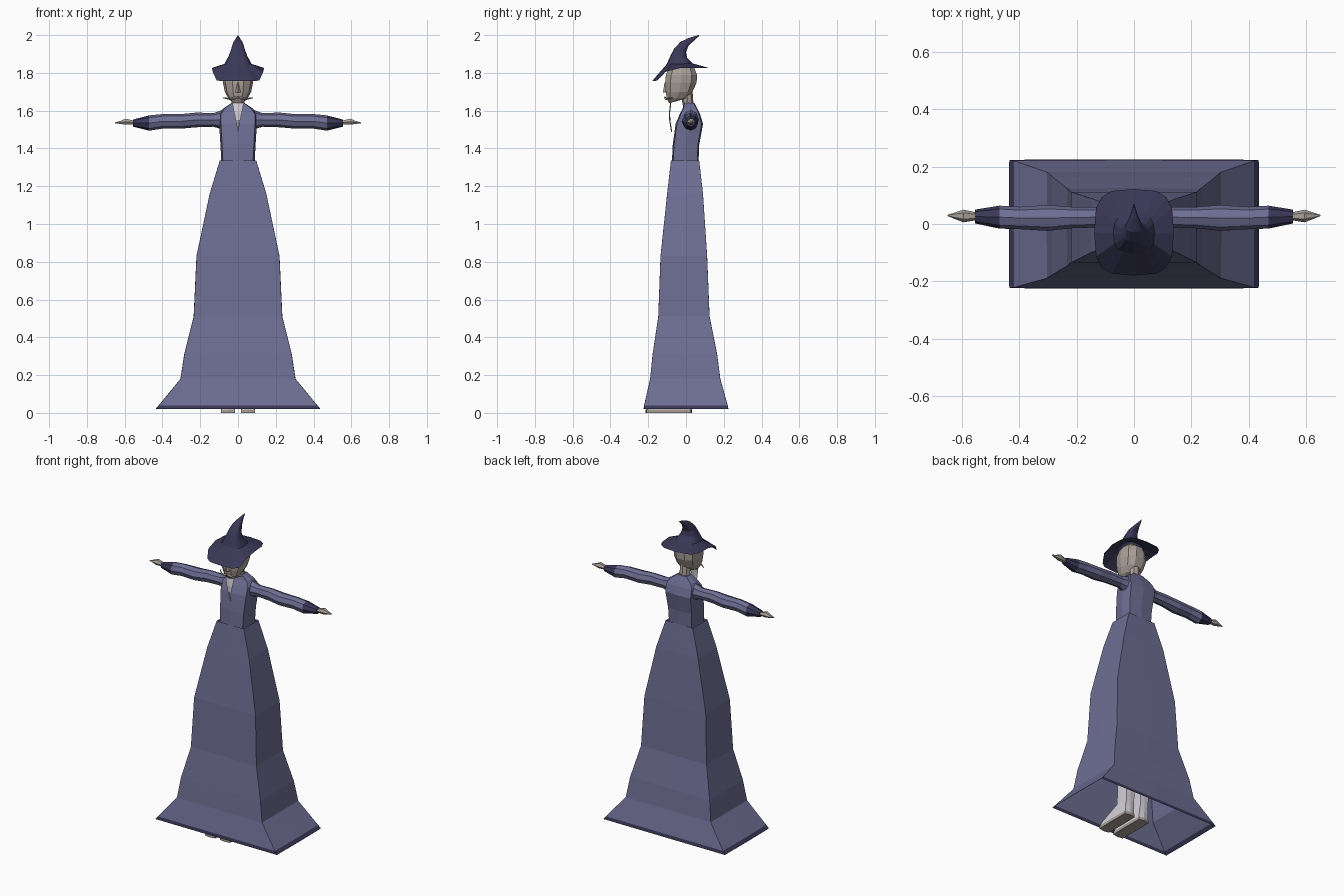
import bpy, bmesh, math


def material(name, rgb):
    m = bpy.data.materials.new(name)
    m.diffuse_color = (*rgb, 1)
    return m


ROBE = material("robe_blue", (0.155, 0.155, 0.295))
DARK = material("dark_navy", (0.042, 0.039, 0.095))
SKIN = material("skin", (0.40, 0.345, 0.31))
PALE = material("pale_grey", (0.66, 0.64, 0.69))


def ring(n, half, y0, y1, z0, z1=None, e=1.0):
    """Cross-section: e=0 is a rectangle, e=1 an ellipse; z0 at front, z1 at back."""
    z1 = z0 if z1 is None else z1
    pts = []
    for i in range(n):
        a = 2 * math.pi * i / n
        v = []
        for t in (math.cos(a), math.sin(a)):
            v.append(0 if abs(t) < 1e-6 else math.copysign(abs(t) ** e, t))
        f = (v[1] + 1) / 2
        pts.append((half * v[0], y0 + (y1 - y0) * f, z0 + (z1 - z0) * f))
    return pts


def loft(name, rings, mats, caps=(True, True), rule=None, mirror=False):
    bm = bmesh.new()
    loops = [[bm.verts.new(p) for p in r] for r in rings]
    n = len(loops[0])
    for a, b in zip(loops, loops[1:]):
        for i in range(n):
            j = (i + 1) % n
            bm.faces.new((a[i], a[j], b[j], b[i]))
    if caps[0]:
        bm.faces.new(loops[0][::-1])
    if caps[1]:
        bm.faces.new(loops[-1])
    if mirror:
        geo = bmesh.ops.duplicate(bm, geom=bm.verts[:] + bm.edges[:] + bm.faces[:])["geom"]
        for v in geo:
            if isinstance(v, bmesh.types.BMVert):
                v.co.x = -v.co.x
    bmesh.ops.recalc_face_normals(bm, faces=bm.faces[:])
    if rule:
        for f in bm.faces:
            f.material_index = int(rule(f.calc_center_median()))
    me = bpy.data.meshes.new(name)
    bm.to_mesh(me)
    bm.free()
    for m in mats:
        me.materials.append(m)
    ob = bpy.data.objects.new(name, me)
    bpy.context.collection.objects.link(ob)
    return ob


# Rectangular flared skirt with a dark hem
skirt = [(0.437, -0.225, 0.225, 0.02), (0.42, -0.222, 0.221, 0.04),
         (0.305, -0.19, 0.182, 0.18), (0.285, -0.177, 0.165, 0.31),
         (0.235, -0.147, 0.125, 0.51), (0.22, -0.135, 0.112, 0.83),
         (0.15, -0.10, 0.09, 1.16), (0.097, -0.08, 0.07, 1.335)]
loft("skirt", [ring(8, *s, e=0.01) for s in skirt], [ROBE, DARK],
     caps=(False, False), rule=lambda c: c.z < 0.036)

# Upper body of the robe
torso = [(0.088, -0.075, 0.066, 1.32), (0.093, -0.07, 0.07, 1.42),
         (0.10, -0.055, 0.09, 1.53), (0.10, -0.034, 0.075, 1.58),
         (0.08, -0.018, 0.06, 1.61), (0.036, -0.01, 0.045, 1.64)]
loft("torso", [ring(8, *t, e=0.3) for t in torso], [ROBE])


def x_ring(n, x, y0, y1, z0, z1):
    return [(x, (y0 + y1) / 2 + (y1 - y0) / 2 * math.cos(2 * math.pi * i / n),
             (z0 + z1) / 2 + (z1 - z0) / 2 * math.sin(2 * math.pi * i / n)) for i in range(n)]


# Sleeves with dark cuffs
sleeve = [(0.08, -0.02, 0.07, 1.50, 1.605), (0.13, -0.012, 0.06, 1.515, 1.587),
          (0.22, -0.015, 0.06, 1.512, 1.59), (0.30, -0.024, 0.066, 1.505, 1.582),
          (0.40, -0.018, 0.06, 1.505, 1.582), (0.47, -0.016, 0.064, 1.494, 1.575),
          (0.555, 0.002, 0.05, 1.515, 1.553)]
loft("sleeves", [x_ring(8, *s) for s in sleeve], [ROBE, DARK],
     rule=lambda c: abs(c.x) > 0.47, mirror=True)

# Pointed hands
hand = [(0.54, 0.015, 0.038, 1.525, 1.545), (0.595, 0.006, 0.05, 1.523, 1.56),
        (0.62, 0.015, 0.042, 1.528, 1.548), (0.651, 0.028, 0.032, 1.533, 1.538)]
loft("hands", [x_ring(6, *h) for h in hand], [SKIN], mirror=True)

# Neck and head
loft("neck", [ring(8, 0.036, -0.012, 0.042, 1.60), ring(8, 0.034, -0.03, 0.035, 1.70)], [SKIN])
head = [(0.03, -0.09, -0.05, 1.64, 1.65), (0.052, -0.105, 0.005, 1.665),
        (0.07, -0.11, 0.038, 1.70), (0.08, -0.114, 0.06, 1.75),
        (0.08, -0.11, 0.062, 1.79), (0.066, -0.09, 0.045, 1.83),
        (0.04, -0.065, 0.01, 1.855)]
loft("head", [ring(10, *h, e=0.85) for h in head], [SKIN])
loft("nose", [ring(4, 0.014, -0.122, -0.095, 1.695), ring(4, 0.004, -0.114, -0.10, 1.75)], [SKIN])

# Narrow beard hanging over the chest
beard = [(0.032, 1.65, -0.08), (0.021, 1.59, -0.087), (0.012, 1.55, -0.086), (0.001, 1.487, -0.076)]
loft("beard", [ring(4, w, y - 0.003, y + 0.003, z) for w, z, y in beard], [PALE])

# Thin moustache sweeping out to each side
tache = [(0.003, -0.116, -0.106, 1.662, 1.678), (0.04, -0.112, -0.10, 1.656, 1.667),
         (0.08, -0.072, -0.066, 1.666, 1.67)]
loft("moustache", [x_ring(4, *t) for t in tache], [SKIN], mirror=True)

# Hat: brim dipping at the front, crown bending backwards
brim = []
for x, y, z in ring(16, 0.139, -0.18, 0.122, 1.76, e=0.6):
    rise = min(1, max(0, (y + 0.155) / 0.06))
    brim.append((x, y, 1.756 + 0.07 * rise))
crown = [(0.072, -0.103, 0.035, 1.845, 1.85), (0.05, -0.08, 0.006, 1.895, 1.88),
         (0.038, -0.062, 0.0, 1.93, 1.91), (0.027, -0.028, 0.014, 1.965, 1.945),
         (0.014, 0.015, 0.036, 1.985, 1.965), (0.001, 0.067, 0.07, 2.0, 1.996)]
loft("hat", [brim] + [ring(16, *c, e=0.7) for c in crown], [DARK], caps=(False, True))


# Feet and lower legs hidden under the skirt
def leg_ring(half, y0, y1, z0, z1=None):
    return [(x + 0.053, y, z) for x, y, z in ring(8, half, y0, y1, z0, z1, e=0.15)]


loft("soles", [leg_ring(0.038, -0.215, 0.032, 0), leg_ring(0.038, -0.215, 0.032, 0.018)],
     [SKIN], mirror=True)
leg = [(0.036, -0.21, 0.03, 0.018), (0.034, -0.20, 0.03, 0.035, 0.06),
       (0.03, -0.06, 0.032, 0.10), (0.034, -0.05, 0.035, 0.20), (0.036, -0.05, 0.04, 0.40)]
loft("legs", [leg_ring(*g) for g in leg], [PALE], mirror=True)
